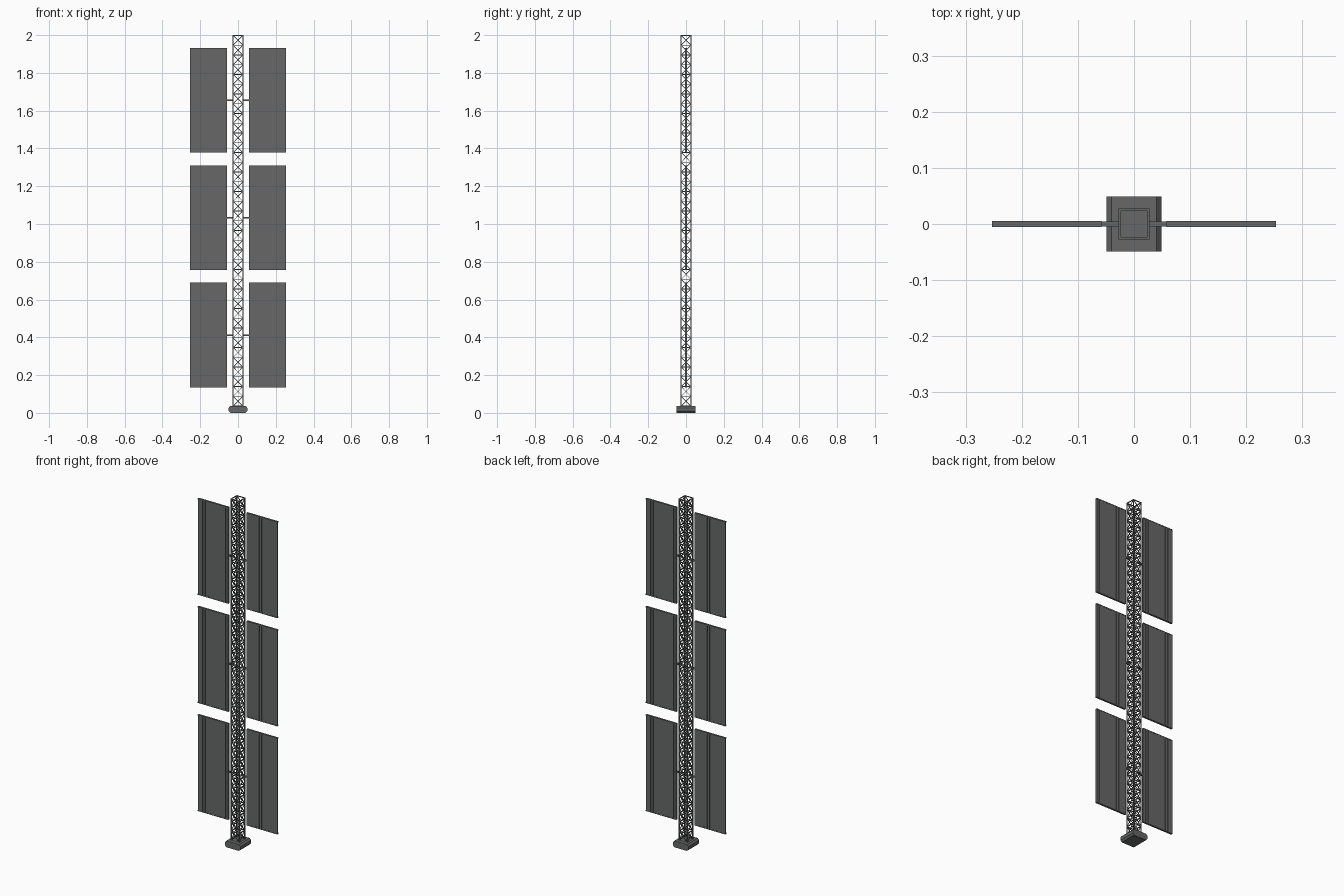
import bpy, bmesh, math
from mathutils import Vector

if "Cube" in bpy.data.objects:
    bpy.data.objects.remove(bpy.data.objects["Cube"])

HALF = 0.0255       # mast leg axis offset
Z0, Z1 = 0.036, 1.998
CELLS = 38

dark = bpy.data.materials.new("dark_grey")
dark.diffuse_color = (0.135, 0.137, 0.137, 1)
dark.use_nodes = True
dark.node_tree.nodes["Principled BSDF"].inputs["Base Color"].default_value = dark.diffuse_color


def finish(name, bm):
    bmesh.ops.recalc_face_normals(bm, faces=bm.faces)
    me = bpy.data.meshes.new(name)
    bm.to_mesh(me)
    bm.free()
    me.materials.append(dark)
    ob = bpy.data.objects.new(name, me)
    bpy.context.collection.objects.link(ob)
    return ob


def bar(bm, a, b, r, sides=4):
    """Prism strut between two points; square struts are aligned to the axes."""
    a, b = Vector(a), Vector(b)
    d = (b - a).normalized()
    ref = Vector((0, 0, 1)) if abs(d.z) < 0.95 else Vector((0, 1, 0))
    u = d.cross(ref).normalized()
    v = d.cross(u)
    rr = r / math.cos(math.pi / sides)
    rings = []
    for p in (a, b):
        ring = []
        for i in range(sides):
            t = 2 * math.pi * (i + 0.5) / sides
            ring.append(bm.verts.new(p + rr * (math.cos(t) * u + math.sin(t) * v)))
        rings.append(ring)
    for i in range(sides):
        j = (i + 1) % sides
        bm.faces.new((rings[0][i], rings[0][j], rings[1][j], rings[1][i]))
    bm.faces.new(rings[0][::-1])
    bm.faces.new(rings[1])


def box(bm, x0, x1, y0, y1, z0, z1):
    vs = bmesh.ops.create_cube(bm, size=1)["verts"]
    for v in vs:
        v.co = ((x0 + x1) / 2 + v.co.x * abs(x1 - x0),
                (y0 + y1) / 2 + v.co.y * (y1 - y0),
                (z0 + z1) / 2 + v.co.z * (z1 - z0))


# Base: chamfered block, profile extruded front to back
prof = [(-0.040, 0), (0.040, 0), (0.049, 0.010), (0.049, 0.027),
        (0.040, 0.037), (-0.040, 0.037), (-0.049, 0.027), (-0.049, 0.010)]
bm = bmesh.new()
f = bm.faces.new([bm.verts.new((x, -0.049, z)) for x, z in prof])
ext = bmesh.ops.extrude_face_region(bm, geom=[f])["geom"]
for v in ext:
    if isinstance(v, bmesh.types.BMVert):
        v.co.y = 0.049
bm.faces.ensure_lookup_table()
if not f.is_valid or len([g for g in bm.faces if len(g.verts) == 8]) < 2:
    bm.faces.new([v for v in bm.verts if v.co.y < 0])
finish("base_block", bm)

# Lattice mast: legs, rungs and crossed braces on four sides
corners = [(-HALF, -HALF), (HALF, -HALF), (HALF, HALF), (-HALF, HALF)]
legs, rungs, braces = bmesh.new(), bmesh.new(), bmesh.new()
step = (Z1 - Z0) / CELLS
for k in range(4):
    p, q = corners[k], corners[(k + 1) % 4]
    bar(legs, (*p, Z0), (*p, Z1 + 0.002), 0.0023)
    for i in range(CELLS + 1):
        z = Z0 + i * step
        bar(rungs, (*p, z), (*q, z), 0.0021)
        if i < CELLS:
            bar(braces, (*p, z), (*q, z + step), 0.0016)
            bar(braces, (*q, z), (*p, z + step), 0.0016)
finish("mast_legs", legs)
finish("mast_rungs", rungs)
finish("mast_braces", braces)

# Panels: thin sheet with vertical slats, end rails and a mounting arm
X0, X1, SLATS = 0.058, 0.253, 12
for row, zc in (("lower", 0.412), ("middle", 1.034), ("upper", 1.656)):
    for side, s in (("left", -1), ("right", 1)):
        zb, zt = zc - 0.274, zc + 0.274
        bm = bmesh.new()
        box(bm, s * X0, s * X1, -0.0038, 0.0038, zb, zt)
        w = (X1 - X0) / SLATS
        for i in range(SLATS):
            a = X0 + i * w
            box(bm, s * (a + 0.001), s * (a + w - 0.001), -0.0048, 0.0048, zb, zt)
        finish(f"{row}_{side}_panel", bm)

        bm = bmesh.new()
        for z in (zb, zt):
            box(bm, s * X0, s * X1, -0.0055, 0.0055, z - 0.003, z + 0.003)
        finish(f"{row}_{side}_rails", bm)

        bm = bmesh.new()
        bar(bm, (s * HALF, 0, zc), (s * (X0 + 0.002), 0, zc), 0.0042)
        finish(f"{row}_{side}_arm", bm)
